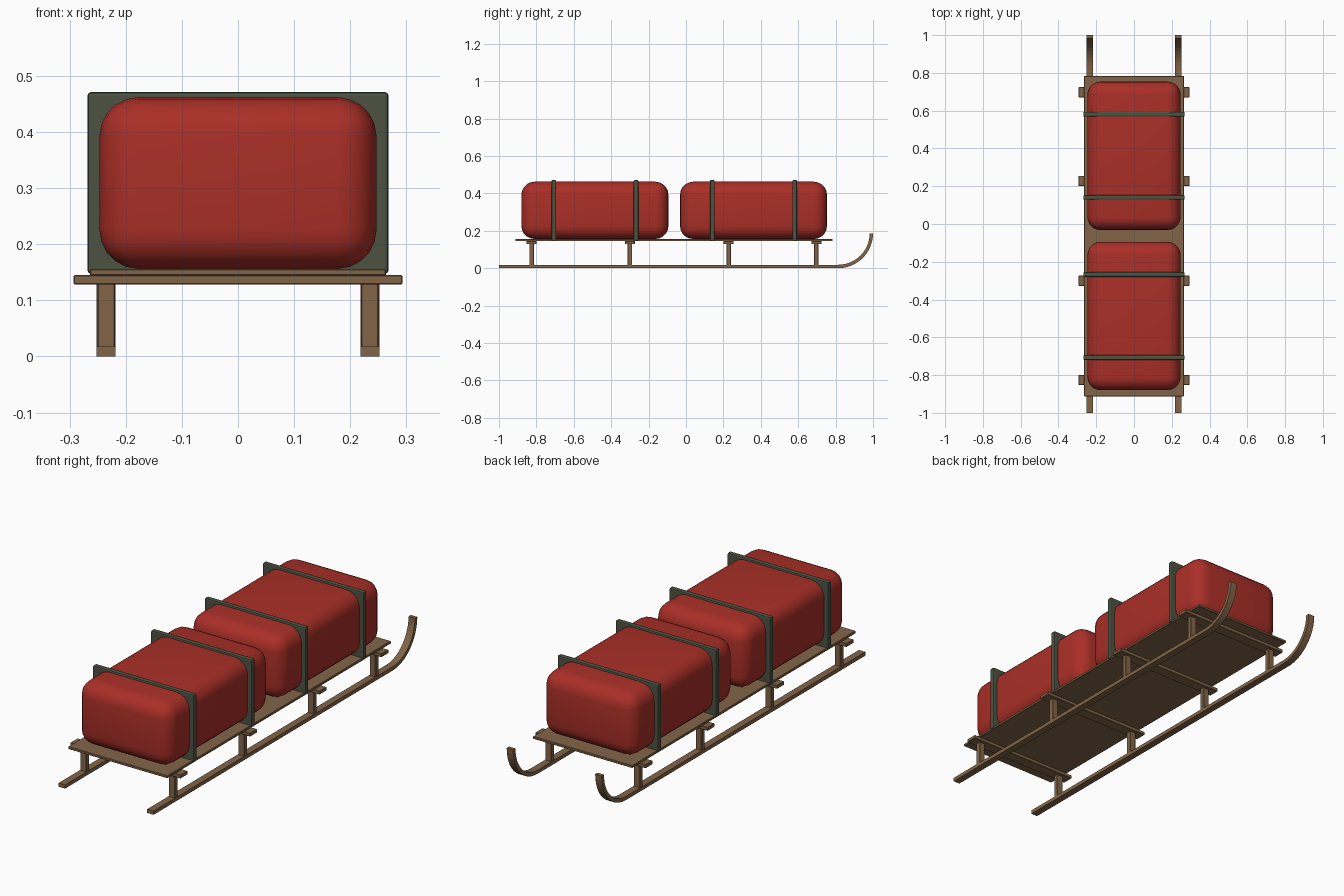
import bpy, bmesh, math

if "Cube" in bpy.data.objects:
    bpy.data.objects.remove(bpy.data.objects["Cube"])


def material(name, rgb):
    m = bpy.data.materials.new(name)
    m.diffuse_color = (*rgb, 1)
    m.use_nodes = True
    m.node_tree.nodes["Principled BSDF"].inputs["Base Color"].default_value = m.diffuse_color
    return m


WOOD = material("brown wood", (0.225, 0.130, 0.064))
RED = material("red canvas", (0.40, 0.028, 0.020))
STRAP = material("dark green strap", (0.072, 0.085, 0.054))


def finish(bm, name, mat, smooth=False):
    bmesh.ops.recalc_face_normals(bm, faces=bm.faces)
    me = bpy.data.meshes.new(name)
    bm.to_mesh(me)
    bm.free()
    me.materials.append(mat)
    ob = bpy.data.objects.new(name, me)
    bpy.context.collection.objects.link(ob)
    if smooth:
        for p in me.polygons:
            p.use_smooth = True
    return ob


def box(name, lo, hi, mat, bevel=0.0, segments=1, smooth=False):
    bm = bmesh.new()
    bmesh.ops.create_cube(bm, size=1)
    for v in bm.verts:
        v.co = [(a + b) / 2 + c * (b - a) for a, b, c in zip(lo, hi, v.co)]
    if bevel:
        bmesh.ops.bevel(bm, geom=bm.edges[:], offset=bevel, segments=segments,
                        profile=0.5, affect='EDGES')
    return finish(bm, name, mat, smooth)


# Runners: flat strip curling up at the far end
def runner(name, x):
    t, r, cy, half = 0.018, 0.186, 0.814, 0.017
    outer, inner = [(-1.0, 0.0)], [(-1.0, t)]
    for i in range(13):
        a = math.pi / 2 * i / 12
        outer.append((cy + r * math.sin(a), r - r * math.cos(a)))
        inner.append((cy + (r - t) * math.sin(a), r - (r - t) * math.cos(a)))
    bm = bmesh.new()
    rings = [[bm.verts.new((x + s * half, y, z)) for s, (y, z) in
              ((-1, o), (1, o), (1, n), (-1, n))] for o, n in zip(outer, inner)]
    for a, b in zip(rings, rings[1:]):
        for k in range(4):
            bm.faces.new((a[k], a[(k + 1) % 4], b[(k + 1) % 4], b[k]))
    bm.faces.new(rings[0])
    bm.faces.new(rings[-1][::-1])
    finish(bm, name, WOOD)


for side, x in (("left", -0.235), ("right", 0.235)):
    runner(side + "_runner", x)

# Crossbars with a post at each side
for i, y in enumerate((-0.826, -0.30, 0.228, 0.697)):
    box(f"crossbar_{i}", (-0.293, y - 0.027, 0.128), (0.293, y + 0.027, 0.145),
        WOOD, 0.002)
    for side, x in (("left", -0.235), ("right", 0.235)):
        box(f"{side}_post_{i}", (x - 0.016, y - 0.012, 0.016),
            (x + 0.016, y + 0.012, 0.13), WOOD, 0.002)

# Deck board
box("deck", (-0.264, -0.912, 0.144), (0.264, 0.784, 0.156), WOOD, 0.002)

# Cargo bundles, each with two straps
for i, y in enumerate((-0.487, 0.361)):
    box(f"cargo_bundle_{i}", (-0.247, y - 0.393, 0.156), (0.247, y + 0.393, 0.462),
        RED, 0.07, 5, True)
    for k, d in enumerate((-0.22, 0.22)):
        box(f"strap_{i}_{k}", (-0.268, y + d - 0.0125, 0.147),
            (0.268, y + d + 0.0125, 0.471), STRAP, 0.006, 2)
